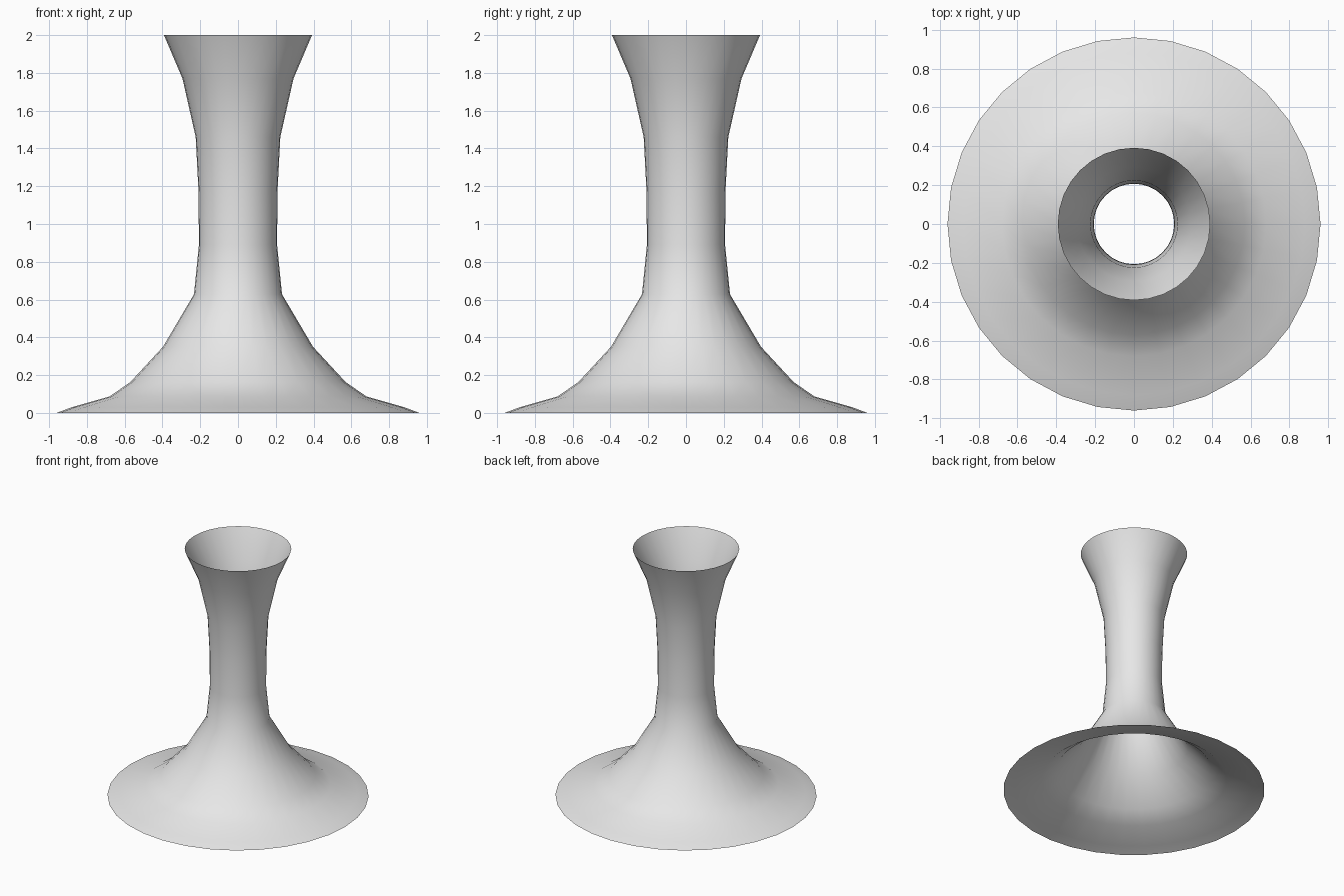
import bpy
import bmesh
from math import cos, sin, tau

cube = bpy.data.objects.get("Cube")
if cube:
    bpy.data.objects.remove(cube, do_unlink=True)

SIDES = 32
# Radius and height from the wide foot up to the flared mouth
PROFILE = [(0.96, 0.0), (0.88, 0.03), (0.68, 0.087), (0.57, 0.163),
           (0.397, 0.35), (0.233, 0.628), (0.207, 0.89), (0.209, 1.17),
           (0.224, 1.46), (0.294, 1.77), (0.392, 2.0)]

grey = bpy.data.materials.new("plain grey")
grey.use_nodes = True
colour = (0.8, 0.8, 0.8, 1.0)
grey.diffuse_color = colour
grey.node_tree.nodes["Principled BSDF"].inputs["Base Color"].default_value = colour

# Open, single-walled flared column
bm = bmesh.new()
rings = [[bm.verts.new((r * cos(tau * i / SIDES), r * sin(tau * i / SIDES), z))
          for i in range(SIDES)] for r, z in PROFILE]
for low, high in zip(rings, rings[1:]):
    for i in range(SIDES):
        j = (i + 1) % SIDES
        face = bm.faces.new((low[i], low[j], high[j], high[i]))
        face.smooth = True

mesh = bpy.data.meshes.new("flared_column")
bm.to_mesh(mesh)
bm.free()
mesh.materials.append(grey)
column = bpy.data.objects.new("flared_column", mesh)
bpy.context.collection.objects.link(column)
